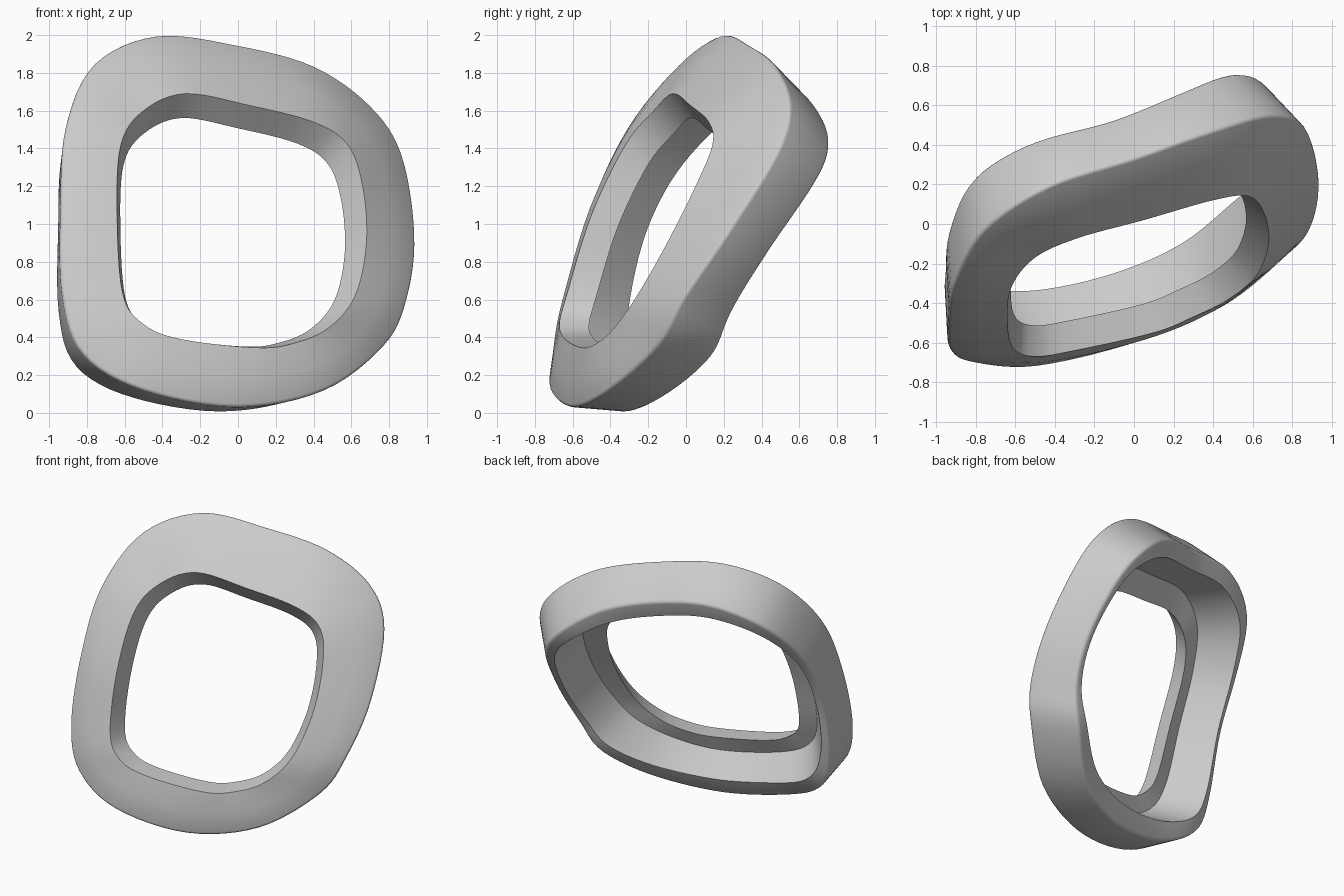
import bpy, bmesh, math
from mathutils import Vector

old = bpy.data.objects.get("Cube")
if old:
    bpy.data.objects.remove(old, do_unlink=True)

# Control points of the outer front rim, clockwise from the top
OUTER = [(-.43, .19, 2), (0, .33, 1.95), (.4, .47, 1.84), (.7, .55, 1.63),
         (.87, .48, 1.37), (.94, .22, .95), (.9, -.01, .61), (.78, -.15, .36),
         (.46, -.41, .12), (0, -.6, .03), (-.5, -.72, .12), (-.82, -.7, .31),
         (-.93, -.64, .62), (-.94, -.5, 1.1), (-.91, -.3, 1.52), (-.76, -.03, 1.85)]
# Matching control points of the front edge of the opening
HOLE = [(-.28, -.07, 1.69), (.05, .02, 1.63), (.4, .12, 1.54), (.58, .14, 1.42),
        (.66, .05, 1.2), (.68, -.1, .9), (.62, -.26, .62), (.48, -.38, .45),
        (.3, -.47, .37), (.1, -.55, .345), (-.3, -.64, .39), (-.5, -.67, .47),
        (-.61, -.63, .63), (-.64, -.5, 1.05), (-.62, -.32, 1.42), (-.5, -.17, 1.6)]
BACK = Vector((-.353, .84, -.415))   # direction pointing behind the frame
SUBDIV = 6


def smooth_loop(points):
    """Closed spline through the control points."""
    pts = [Vector(p) for p in points]
    n, result = len(pts), []
    for i in range(n):
        a, b, c, d = (pts[(i + k) % n] for k in (-1, 0, 1, 2))
        for s in range(SUBDIV):
            t = s / SUBDIV
            result.append(b + (c - a) * t / 2
                          + (a * 2 - b * 5 + c * 4 - d) * t * t / 2
                          + (b * 3 - a - c * 3 + d) * t ** 3 / 2)
    return result


def shrink(loop, factor, depth):
    """Scale a loop about its middle and push it backwards."""
    centre = sum(loop, Vector()) / len(loop)
    return [centre + (p - centre) * factor + BACK * depth for p in loop]


# Front face and opening
front_rim = smooth_loop(OUTER)
hole_front = smooth_loop(HOLE)
middle = [(a + b) / 2 - BACK * .012 for a, b in zip(front_rim, hole_front)]

# Flat step round the back of the opening
step_inner = shrink(hole_front, .9, .14)
step_outer = [s + (f - h) * .42 - BACK * .045
              for s, f, h in zip(step_inner, front_rim, hole_front)]

# Back rim: deeper at the corners, broad at top and bottom, thin at the sides
turn = [math.tau * i / len(front_rim) for i in range(len(front_rim))]
first, quarter = math.tau / len(OUTER), math.pi / 2
back_outer = [p + BACK * .02 * math.cos((a + first) * 4)
              for p, a in zip(shrink(front_rim, .905, .305), turn)]
back_inner = [o.lerp(s, .05 + .09 * math.cos(a - first) ** 2)
              for o, s, a in zip(back_outer, shrink(back_outer, 0, 0), turn)]

# Skin the loops into one closed ring
loops = [front_rim, middle, hole_front, step_inner, step_outer, back_inner, back_outer]
bm = bmesh.new()
rings = [[bm.verts.new(p) for p in loop] for loop in loops]
for k, ring in enumerate(rings):
    following = rings[(k + 1) % len(rings)]
    for i in range(len(ring)):
        j = (i + 1) % len(ring)
        bm.faces.new((ring[i], ring[j], following[j], following[i]))
bmesh.ops.recalc_face_normals(bm, faces=bm.faces)

# Soften the outer edges
soft = [bm.edges.get((ring[i - 1], ring[i]))
        for ring in (rings[0], rings[-1]) for i in range(len(ring))]
bmesh.ops.bevel(bm, geom=soft, offset=.018, offset_type='OFFSET',
                segments=3, profile=.5, affect='EDGES', clamp_overlap=True)
mesh = bpy.data.meshes.new("bezel_frame")
bm.to_mesh(mesh)
bm.free()

frame = bpy.data.objects.new("bezel_frame", mesh)
bpy.context.collection.objects.link(frame)

# Plain grey finish
grey = bpy.data.materials.new("light_grey")
grey.use_nodes = True
colour = (.6, .6, .6, 1)
grey.diffuse_color = colour
grey.node_tree.nodes["Principled BSDF"].inputs["Base Color"].default_value = colour
mesh.materials.append(grey)

bpy.context.view_layer.objects.active = frame
frame.select_set(True)
bpy.ops.object.shade_smooth_by_angle(angle=math.radians(40))
